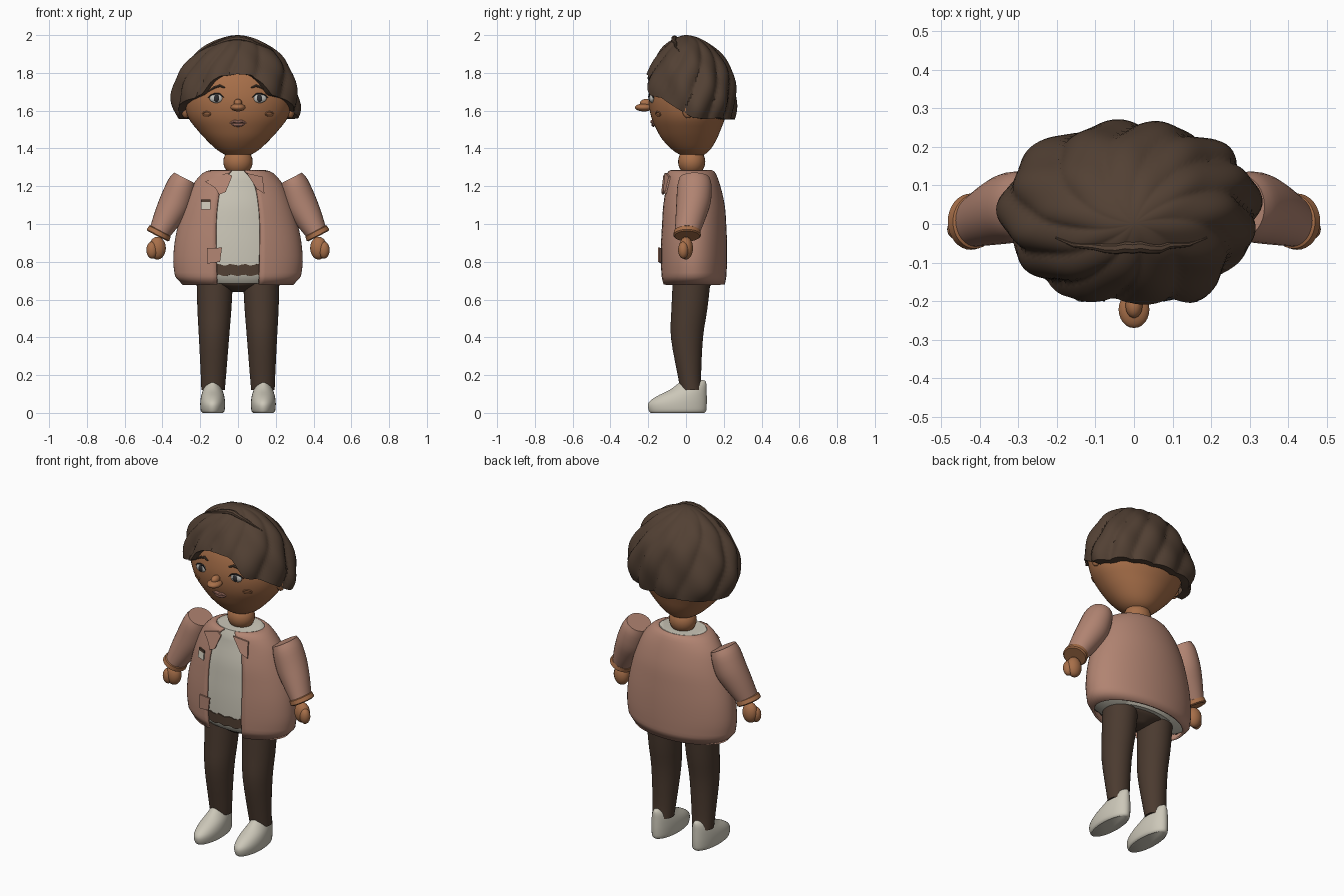
import bpy, bmesh, math
from mathutils import Vector as V

if "Cube" in bpy.data.objects:
    bpy.data.objects.remove(bpy.data.objects["Cube"])

COLOURS = {
    "skin": (0.39, 0.16, 0.067), "hair_brown": (0.085, 0.052, 0.034), "trouser_brown": (0.07, 0.043, 0.029),
    "dusty_pink": (0.44, 0.23, 0.167), "cream": (0.60, 0.57, 0.48),
    "eye_white": (0.5, 0.49, 0.46), "eye_dark": (0.025, 0.025, 0.028), "lip_pink": (0.43, 0.2, 0.15),
}
MATS = {}
for key, c in COLOURS.items():
    MATS[key] = bpy.data.materials.new(key)
    MATS[key].diffuse_color = (*c, 1)


def make(name, bm, mat):
    bmesh.ops.recalc_face_normals(bm, faces=bm.faces[:])
    me = bpy.data.meshes.new(name)
    bm.to_mesh(me)
    bm.free()
    ob = bpy.data.objects.new(name, me)
    bpy.context.collection.objects.link(ob)
    me.materials.append(MATS[mat])
    return ob


def skin_rings(name, rings, mat, closed=True, caps=True, tip=None):
    """Join rings of points into one surface."""
    bm = bmesh.new()
    vs = [[bm.verts.new(p) for p in r] for r in rings]
    n = len(rings[0])
    for a, b in zip(vs, vs[1:]):
        for i in range(n if closed else n - 1):
            j = (i + 1) % n
            bm.faces.new((a[i], a[j], b[j], b[i]))
    if caps:
        bm.faces.new(vs[0][::-1])
        bm.faces.new(vs[-1])
    if tip:
        top = bm.verts.new(tip)
        for i in range(n):
            bm.faces.new((vs[0][(i + 1) % n], vs[0][i], top))
    return make(name, bm, mat)


def ring(c, u, v, n=32):
    c, u, v = V(c), V(u), V(v)
    return [c + u * math.cos(2 * math.pi * i / n) + v * math.sin(2 * math.pi * i / n) for i in range(n)]


def refine(rows, k=3):
    """Smooth resampling of profile rows."""
    out = []
    for i in range(len(rows) - 1):
        p = [rows[max(i - 1, 0)], rows[i], rows[i + 1], rows[min(i + 2, len(rows) - 1)]]
        for s in range(k):
            t = s / k
            out.append(tuple(0.5 * (2 * b + (c - a) * t + (2 * a - 5 * b + 4 * c - d) * t * t
                                    + (3 * b - a - 3 * c + d) * t ** 3) for a, b, c, d in zip(*p)))
    return out + [tuple(rows[-1])]


def interp(rows, z):
    for a, b in zip(rows, rows[1:]):
        if z <= b[0]:
            t = max(0, (z - a[0]) / (b[0] - a[0]))
            return [p + (q - p) * t for p, q in zip(a, b)]
    return list(rows[-1])


def stack(name, rows, mat, x=0, n=40, k=3):
    """Body from rows of height, half width, half depth, centre depth, centre offset."""
    return skin_rings(name, [ring((x + (r[4] if len(r) > 4 else 0), r[3], r[0]), (r[1], 0, 0), (0, r[2], 0), n)
                             for r in refine(rows, k)], mat)


def front(rows, x, z, off=0.0):
    _, rx, ry, cy = interp(rows, z)[:4]
    return V((x, cy - ry * math.sqrt(max(0, 1 - (x / rx) ** 2)) - off, z))


def ball(name, c, r, mat):
    bm = bmesh.new()
    bmesh.ops.create_uvsphere(bm, u_segments=24, v_segments=14, radius=1)
    for v in bm.verts:
        v.co = V((v.co.x * r[0] + c[0], v.co.y * r[1] + c[1], v.co.z * r[2] + c[2]))
    return make(name, bm, mat)


def tube(name, pts, radii, mat):
    rings = []
    for i, p in enumerate(pts):
        t = (pts[min(i + 1, len(pts) - 1)] - pts[max(i - 1, 0)]).normalized()
        u = t.cross(V((0, 1, 0.3))).normalized()
        rings.append(ring(p, u * radii[i], t.cross(u) * radii[i], 8))
    return skin_rings(name, rings, mat)


# head, neck and ears
HEAD = refine([(1.355, .03, .03, .035), (1.37, .075, .07, .032), (1.4, .12, .107, .026), (1.45, .172, .145, .018),
               (1.5, .217, .17, .014), (1.56, .262, .194, .012), (1.63, .285, .206, .01), (1.7, .287, .204, .01),
               (1.78, .26, .185, .01), (1.86, .2, .14, .01), (1.92, .1, .07, .01)])
stack("head", HEAD, "skin", n=48, k=1)
ball("neck", (0, .03, 1.33), (.078, .072, .075), "skin")

# face
ball("nose_base", (0, -.222, 1.617), (.04, .048, .021), "skin")
ball("nose_bridge", (0, -.212, 1.638), (.022, .032, .024), "skin")
lip = [(-.045, 1.534), (-.02, 1.543), (0, 1.539), (.02, 1.543), (.045, 1.534)]
tube("upper_lip", [front(HEAD, x, z, .005) for x, z in lip], (.003, .009, .009, .009, .003), "lip_pink")
tube("lower_lip", [front(HEAD, x * .8, 1.528 - (.004 if abs(x) < .03 else 0), .005) for x, z in lip],
     (.003, .009, .01, .009, .003), "lip_pink")
for s, side in ((-1, "right"), (1, "left")):
    ball("ear_" + side, (s * .278, .01, 1.605), (.022, .03, .045), "skin")
    e = front(HEAD, s * .114, 1.665)
    ball("eye_" + side, e, (.037, .014, .024), "eye_white")
    ball("iris_" + side, e + V((0, -.008, 0)), (.016, .01, .019), "eye_dark")
    tube("eyelid_" + side, [front(HEAD, s * x, z, .01) for x, z in
                            ((.076, 1.67), (.095, 1.688), (.12, 1.69), (.142, 1.682), (.16, 1.668))],
         (.002, .004, .005, .004, .002), "eye_dark")
    tube("eyebrow_" + side, [front(HEAD, s * x, z, .003) for x, z in
                             ((.07, 1.722), (.095, 1.732), (.125, 1.724), (.16, 1.7))],
         (.004, .007, .007, .003), "hair_brown")
    cheek = [front(HEAD, s * (.167 + .02 * math.cos(a)), 1.583 + .011 * math.sin(a), .002)
             for a in [i * math.pi / 6 for i in range(13)]]
    tube("cheek_mark_" + side, cheek, [.004] * 13, "skin")

# hair: swirled dome with a hairline that rises over the forehead
LINE = [(0, 1.793), (.28, 1.785), (.42, 1.755), (.58, 1.685), (.7, 1.675), (.9, 1.66), (1.15, 1.63), (1.6, 1.56),
        (3.2, 1.555)]


def hair_point(phi, a, scale=1.0):
    z = 1.65 + .35 * math.cos(a)
    f = math.sin(a) ** 1.12 if z > 1.65 else 1 - .07 * ((1.65 - z) / .1) ** 2
    swirl = phi + .55 * a + .12 * math.sin(2 * phi + 1)
    w = .955 + .095 * abs(math.sin(5.5 * swirl)) ** .8 + .022 * math.sin(3 * phi + 5 * a)
    w += .016 * math.sin(8 * phi - 7 * a)
    t = min(a, 1)
    fringe = 1 + .08 * t * max(0, math.cos(phi)) ** 2
    g = f * w * scale
    return V((-.01 * t + .325 * g * math.sin(phi), .027 * t - .236 * g * fringe * math.cos(phi), z))


N, ROWS = 144, 26
rings = []
for k in range(1, ROWS + 2):
    row = []
    for i in range(N):
        phi = 2 * math.pi * i / N - math.pi
        zb = interp(LINE, abs(phi))[1] + .003 * math.sin(9 * phi)
        end = math.acos((zb - 1.65) / .35)
        row.append(hair_point(phi, end * min(k, ROWS) / ROWS, .84 if k > ROWS else 1))
    rings.append(row)
skin_rings("hair", rings, "hair_brown", caps=False, tip=(0, 0, 2.0))
# ridge of hair swept across the top
pts = [hair_point(-1.2 + 2.4 * t / 12, .32 + .4 * (t / 6 - 1) ** 2) for t in range(13)]
tube("hair_ridge", pts, [.003 + .013 * math.sin(math.pi * t / 12) for t in range(13)], "hair_brown")

# jacket: shell open along the front
JACKET = [(.68, .287, .163, .037, .11)] + refine(
    [(.725, .328, .171, .037, .112), (.8, .337, .174, .037, .113),
     (.9, .33, .174, .037, .115), (1.0, .31, .17, .037, .115), (1.1, .28, .163, .036, .108),
     (1.2, .238, .143, .033, .09), (1.265, .182, .126, .026, .05), (1.28, .14, .108, .026, .035)])
rings = []
for z, rx, ry, cy, gap in JACKET:
    a0 = math.asin(gap / rx)
    angs = [a0 + (2 * math.pi - 2 * a0) * i / 56 for i in range(57)]
    rings.append([V((rx * math.sin(a), cy - ry * math.cos(a), z)) for a in angs])
jacket = skin_rings("jacket", rings, "dusty_pink", closed=False, caps=False)
m = jacket.modifiers.new("thickness", "SOLIDIFY")
m.thickness, m.offset = .012, 0


def plate(name, pts, mat, off):
    """Thin flat piece lying on the jacket front."""
    p = [front(JACKET, x, z, off) for x, z in pts]
    back = [q + V((0, .009, 0)) for q in p]
    return skin_rings(name, [p, back], mat)


plate("collar_right", [(-.175, 1.225), (-.06, 1.27), (-.03, 1.255), (-.065, 1.17), (-.10, 1.155), (-.12, 1.19)],
      "dusty_pink", .02)
plate("collar_left", [(.045, 1.27), (.13, 1.25), (.14, 1.16), (.10, 1.185)], "dusty_pink", .02)
plate("pocket_patch", [(-.163, .79), (-.095, .80), (-.085, .875), (-.163, .872)], "dusty_pink", .018)
plate("badge", [(-.195, 1.078), (-.145, 1.078), (-.145, 1.117), (-.195, 1.117)], "cream", .017)
plate("badge_strip", [(-.195, 1.117), (-.145, 1.117), (-.145, 1.13), (-.195, 1.13)], "trouser_brown", .017)

# shirt, belt and hips
SHIRT = [(.685, .23, .125, .035)] + [(r[0], r[1] - .014, r[2] - .012, r[3]) for r in JACKET if .7 < r[0] < 1.25]
stack("shirt", SHIRT + [(1.284, .135, .105, .026)], "cream", k=1)
belt = []
for z, off in ((.728, 0), (.728, .006), (.784, .006), (.784, 0)):
    _, rx, ry, cy = interp(SHIRT, z)
    belt.append([p + V((0, 0, .005 * math.sin(i * 1.9))) for i, p in
                 enumerate(ring((0, cy, z), (rx + off, 0, 0), (0, ry + off, 0), 96))])
skin_rings("belt", belt, "hair_brown", caps=False)
stack("hips", [(.64, .03, .05, .03), (.665, .11, .09, .03), (.69, .19, .11, .03), (.75, .2, .11, .03)],
      "trouser_brown")

# limbs
U, D = V((.89, 0, .46)), V((.46, 0, -.89))
ARM = refine([(.28, .045, 1.242, .066, .08), (.298, .045, 1.2, .079, .091), (.33, .04, 1.115, .086, .091),
              (.372, .025, 1.035, .075, .08), (.415, .007, .955, .057, .066)])
LEG = [(.12, .062, .057, .028, .132), (.2, .067, .062, .018, .13), (.4, .08, .085, .005, .127),
       (.55, .09, .095, .018, .125), (.7, .096, .1, .03, .123)]
SHOE = [(0, .054, .142, -.045), (.012, .063, .152, -.045), (.05, .066, .155, -.045), (.085, .062, .135, -.025),
        (.12, .052, .099, .01), (.15, .04, .078, .03), (.168, .024, .066, .037), (.174, .008, .05, .04)]
for s, side in ((-1, "right"), (1, "left")):
    u, d = V((U.x * s, 0, U.z)), V((D.x * s, 0, D.z))
    skin_rings("sleeve_" + side, [ring((s * x, y, z), u * a, V((0, b, 0))) for x, y, z, a, b in ARM], "dusty_pink")
    c = V((s * .42, .006, .948))
    skin_rings("cuff_" + side, [ring(c + d * t, u * r, V((0, r + .006, 0))) for t, r in
                                ((-.02, .056), (-.015, .064), (.008, .067), (.014, .06), (.014, .03))], "skin")
    ball("hand_" + side, (s * .427, 0, .872), (.045, .037, .06), "skin")
    ball("thumb_" + side, (s * .455, -.014, .862), (.03, .028, .045), "skin")
    stack("trouser_leg_" + side, [(*r[:4], s * r[4]) for r in LEG], "trouser_brown")
    stack("shoe_" + side, SHOE, "cream", x=s * .134)

# smooth shading with crisp edges
for ob in bpy.context.scene.objects:
    ob.select_set(True)
    bpy.context.view_layer.objects.active = ob
bpy.ops.object.shade_smooth_by_angle(angle=math.radians(40))

for m in bpy.data.materials:
    if m.users and not m.is_grease_pencil:
        m.use_nodes = True
        m.node_tree.nodes["Principled BSDF"].inputs["Base Color"].default_value = m.diffuse_color
